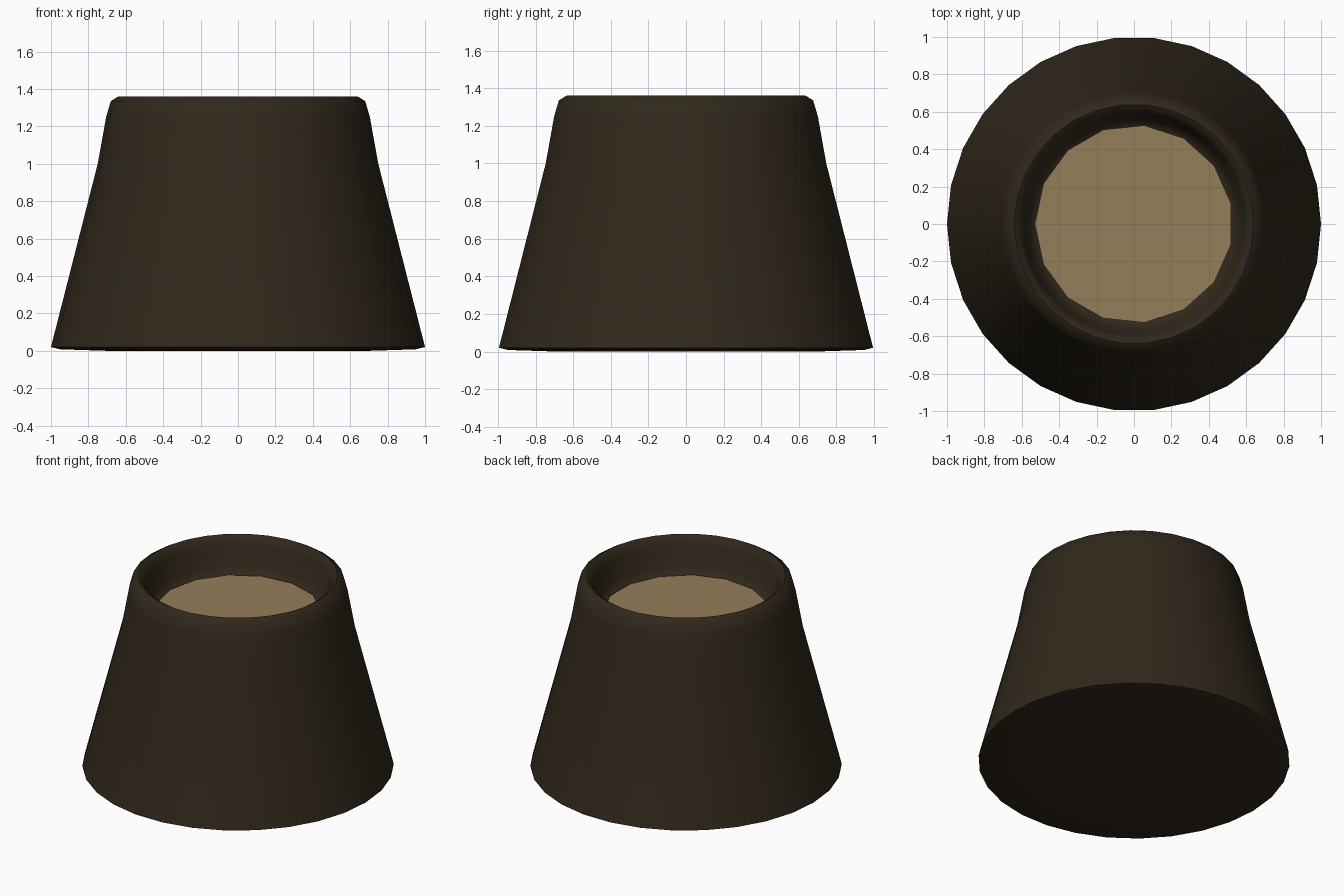
import bpy, bmesh, math

if "Cube" in bpy.data.objects:
    bpy.data.objects.remove(bpy.data.objects["Cube"])


def material(name, rgb):
    m = bpy.data.materials.new(name)
    m.diffuse_color = (*rgb, 1)
    m.use_nodes = True
    m.node_tree.nodes["Principled BSDF"].inputs["Base Color"].default_value = m.diffuse_color
    return m


def lathe(name, profile, sides, mat):
    """Revolve (radius, z) points around z; vertices start on the -x axis."""
    bm = bmesh.new()
    rings = []
    for r, z in profile:
        if r == 0:
            rings.append([bm.verts.new((0, 0, z))] * sides)
            continue
        angles = [math.pi + 2 * math.pi * i / sides for i in range(sides)]
        rings.append([bm.verts.new((r * math.cos(a), r * math.sin(a), z)) for a in angles])
    for low, high in zip(rings, rings[1:]):
        for i in range(sides):
            j = (i + 1) % sides
            corners = dict.fromkeys((low[i], low[j], high[j], high[i]))
            bm.faces.new(list(corners))
    bmesh.ops.recalc_face_normals(bm, faces=bm.faces)
    mesh = bpy.data.meshes.new(name)
    bm.to_mesh(mesh)
    bm.free()
    obj = bpy.data.objects.new(name, mesh)
    bpy.context.collection.objects.link(obj)
    mesh.materials.append(mat)
    bpy.ops.object.select_all(action='DESELECT')
    obj.select_set(True)
    bpy.context.view_layer.objects.active = obj
    bpy.ops.object.shade_smooth_by_angle(angle=math.radians(60))
    return obj


# Tapered cup: underside, outer wall, rounded rim, inner wall and recessed floor
lathe("cup_body", [
    (0, 0), (0.70, 0), (0.95, 0.008), (1.0, 0.02),
    (0.75, 1.0), (0.705, 1.25), (0.68, 1.335), (0.64, 1.36),
    (0.615, 1.345), (0.595, 1.30), (0.57, 1.16), (0.53, 1.10), (0, 1.10),
], 30, material("dark_brown", (0.03, 0.021, 0.011)))

# Tan fifteen-sided surface set inside the rim
lathe("filling", [(0, 1.08), (0.53, 1.08), (0.53, 1.12), (0, 1.12)], 15,
      material("tan", (0.30, 0.21, 0.105)))
